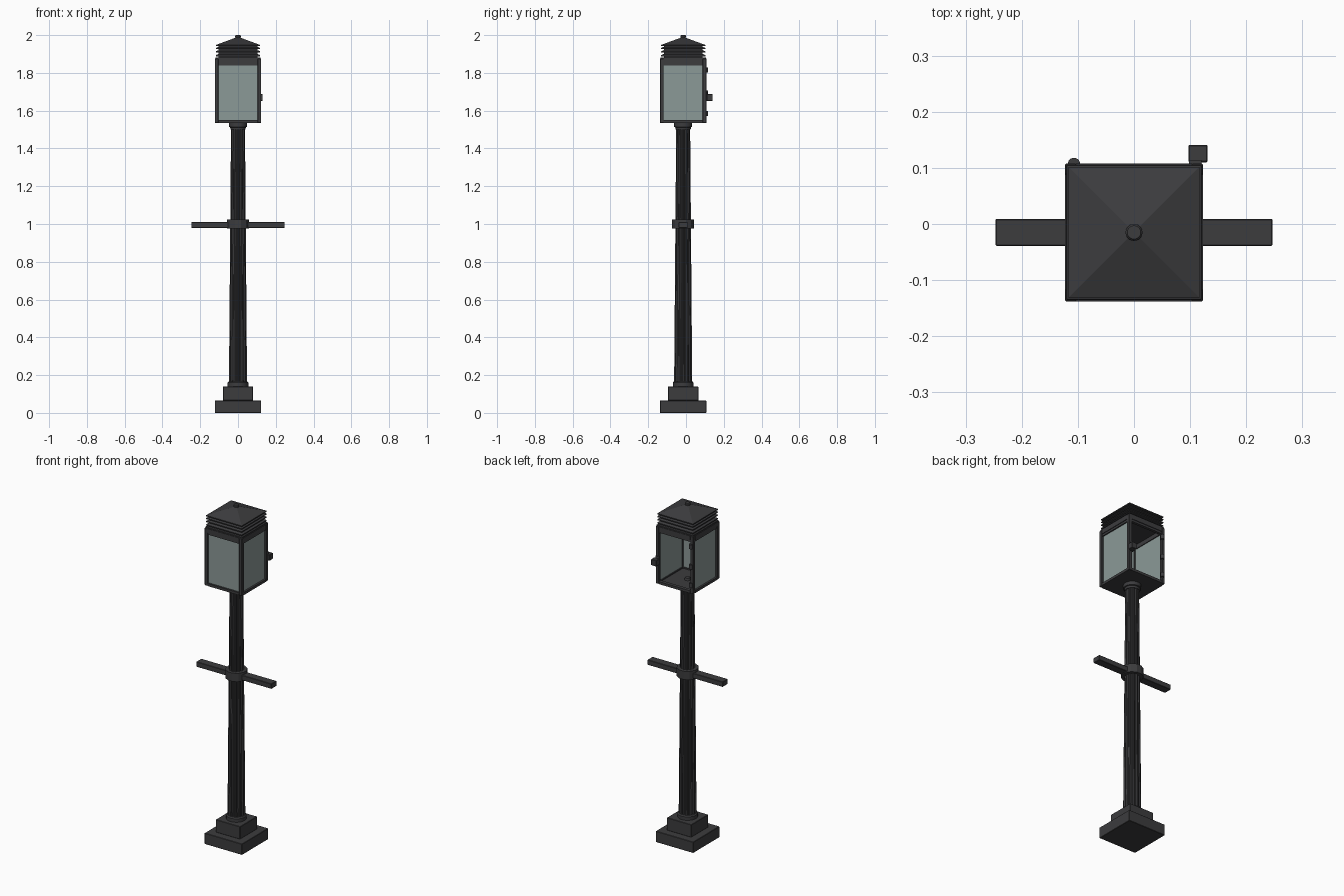
import bpy, bmesh, math
from mathutils import Vector

if "Cube" in bpy.data.objects:
    bpy.data.objects.remove(bpy.data.objects["Cube"])

CY = -0.015  # post axis in y


def material(name, color):
    m = bpy.data.materials.new(name)
    m.diffuse_color = color
    m.use_nodes = True
    m.node_tree.nodes["Principled BSDF"].inputs["Base Color"].default_value = m.diffuse_color
    return m


iron = material("dark_iron", (0.045, 0.045, 0.048, 1))
glass = material("pale_glass", (0.26, 0.32, 0.31, 1))


def finish(bm, name, mat=iron):
    bmesh.ops.recalc_face_normals(bm, faces=bm.faces)
    me = bpy.data.meshes.new(name)
    bm.to_mesh(me)
    bm.free()
    ob = bpy.data.objects.new(name, me)
    me.materials.append(mat)
    bpy.context.collection.objects.link(ob)
    return ob


def box(name, x0, x1, y0, y1, z0, z1, mat=iron, bevel=0.0):
    bm = bmesh.new()
    bmesh.ops.create_cube(bm, size=1)
    for v in bm.verts:
        v.co = Vector(((x0 + x1) / 2 + v.co.x * (x1 - x0),
                       (y0 + y1) / 2 + v.co.y * (y1 - y0),
                       (z0 + z1) / 2 + v.co.z * (z1 - z0)))
    ob = finish(bm, name, mat)
    if bevel:
        b = ob.modifiers.new("bevel", 'BEVEL')
        b.width, b.segments = bevel, 1
    return ob


def slab(name, h, z0, z1, bevel=0.002):
    return box(name, -h, h, CY - h, CY + h, z0, z1, iron, bevel)


def loft(name, rings, x=0.0, y=CY, smooth=False):
    """Join stacked rings, each (list of xy points, z), into a capped solid."""
    bm = bmesh.new()
    loops = [[bm.verts.new((x + px, y + py, z)) for px, py in pts] for pts, z in rings]
    n = len(loops[0])
    for a, b in zip(loops, loops[1:]):
        for i in range(n):
            bm.faces.new((a[i], a[(i + 1) % n], b[(i + 1) % n], b[i]))
    bm.faces.new(loops[0])
    bm.faces.new(loops[-1])
    ob = finish(bm, name)
    if smooth:
        bpy.ops.object.select_all(action='DESELECT')
        bpy.context.view_layer.objects.active = ob
        ob.select_set(True)
        bpy.ops.object.shade_smooth_by_angle()
    return ob


def circle(r, n=24):
    return [(r * math.cos(math.tau * (i + .5) / n), r * math.sin(math.tau * (i + .5) / n)) for i in range(n)]


def square(h):
    return [(-h, -h), (h, -h), (h, h), (-h, h)]


def fluted(r, flutes=12):
    pts = []
    for i in range(flutes * 4):
        a = math.tau * (i - .5) / (flutes * 4)
        k = r * (1.0, 1.0, 0.88, 0.88)[i % 4]
        pts.append((k * math.cos(a), k * math.sin(a)))
    return pts


# Stepped base
slab("base_plinth", 0.123, 0, 0.065)
slab("base_step", 0.08, 0.065, 0.14)
loft("base_collar", [(circle(0.055), 0.14), (circle(0.055), 0.16), (circle(0.05), 0.167)], smooth=True)

# Tapered fluted post with neck collar
loft("post", [(fluted(0.048), 0.16), (fluted(0.037), 1.51)])
loft("neck_collar", [(circle(0.04), 1.5), (circle(0.042), 1.512), (circle(0.048), 1.514),
                     (circle(0.048), 1.536)], smooth=True)

# Ladder bar and its clamp band
box("ladder_bar", -0.247, 0.247, CY - 0.024, CY + 0.024, 0.98, 1.01, iron, 0.002)
loft("clamp_band", [(circle(0.06, 12), 0.975), (circle(0.06, 12), 1.025)])

# Lantern floor, ceiling and corner stiles
H, T = 0.123, 0.02
Z0, Z1 = 1.535, 1.875
slab("lantern_floor", 0.12, Z0, 1.543, 0)
slab("lantern_ceiling", 0.12, 1.862, Z1, 0)
for sx in (-1, 1):
    for sy in (-1, 1):
        x, y = sx * (H - T / 2), CY + sy * (H - T / 2)
        box("corner_stile", x - T / 2, x + T / 2, y - T / 2, y + T / 2, Z0, Z1, iron, 0.002)

# Top and bottom rails on four sides
for z0, z1, inset in ((Z0, 1.55, 0), (1.85, Z1, 0), (1.838, 1.852, 0.004)):
    o = H - inset
    for s in (-1, 1):
        a, b = sorted((s * o, s * (o - T + inset)))
        box("side_rail", a, b, CY - H + T, CY + H - T, z0, z1)
        box("cross_rail", -H + T, H - T, CY + a, CY + b, z0, z1)

# Glass on front and both sides; the back doorway is open
g = H - T
for s in (-1, 1):
    a, b = sorted((s * 0.112, s * 0.108))
    box("side_glass", a, b, CY - g, CY + g, 1.545, 1.845, glass)
box("front_glass", -g, g, CY - 0.112, CY - 0.108, 1.545, 1.845, glass)

# Burner fitting inside
loft("burner", [(circle(0.018, 16), 1.54), (circle(0.014, 16), 1.556)], smooth=True)

# Louvred vent
slab("vent_core", 0.102, 1.87, 1.945, 0)
slab("vent_lip", 0.12, 1.872, 1.882, 0.001)
for z in (1.888, 1.908, 1.926):
    loft("louvre", [(square(0.117), z), (square(0.117), z + 0.006), (square(0.104), z + 0.012)])

# Pyramid roof and finial
loft("roof", [(square(0.117), 1.942), (square(0.117), 1.948), (square(0.008), 1.988)])
loft("finial", [(circle(0.01), 1.98), (circle(0.015), 1.988), (circle(0.015), 1.996),
                (circle(0.012), 2.0)], smooth=True)

# Door hinges and latch at the back
for z in (1.815, 1.695, 1.585):
    loft("hinge", [(circle(0.011, 16), z - 0.013), (circle(0.011, 16), z + 0.013)],
         x=-0.107, y=0.107, smooth=True)
box("latch_plate", 0.098, 0.12, 0.106, 0.114, 1.65, 1.7)
box("latch_block", 0.097, 0.131, 0.11, 0.141, 1.652, 1.688, iron, 0.002)
